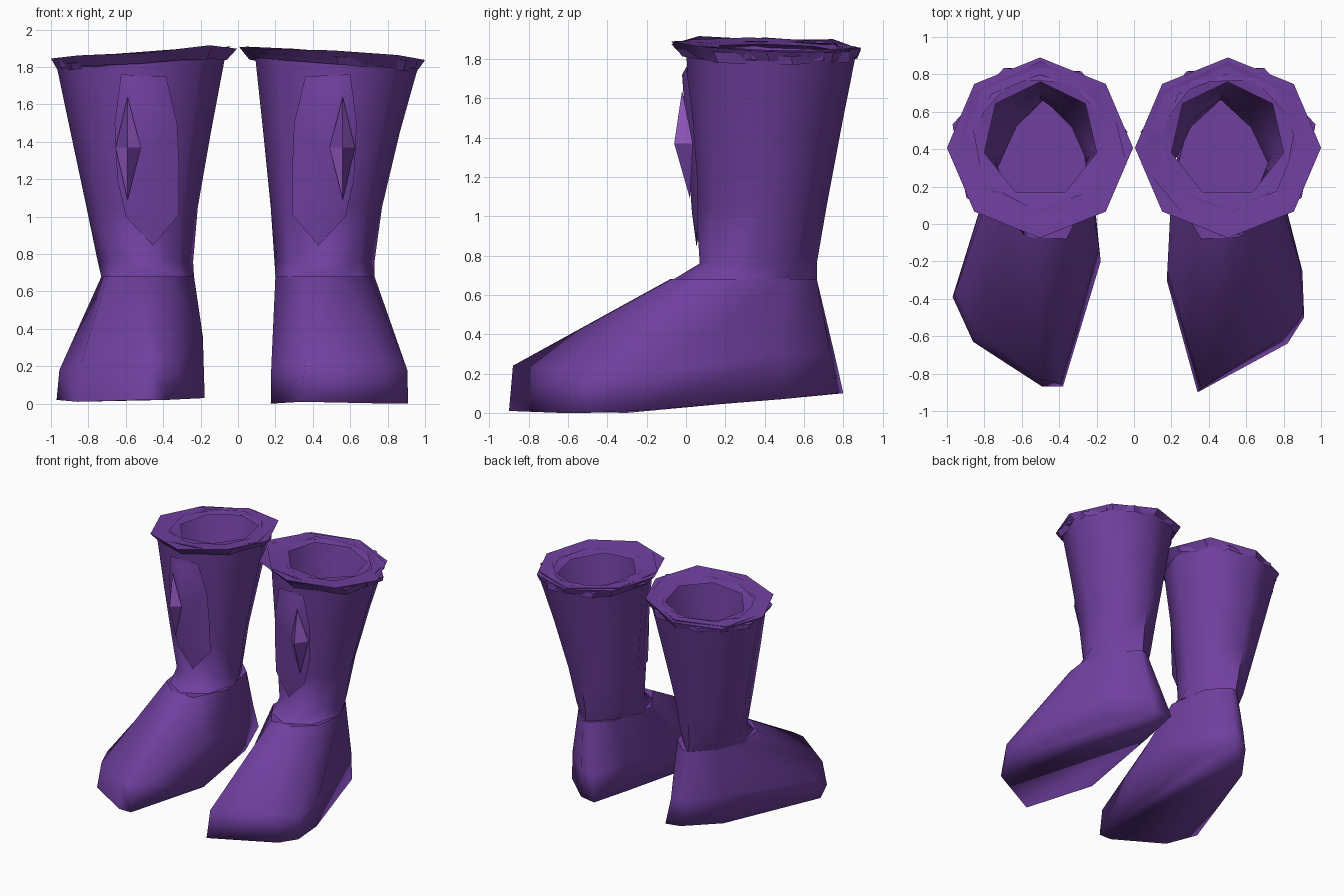
import bpy, bmesh, math, random

if "Cube" in bpy.data.objects:
    bpy.data.objects.remove(bpy.data.objects["Cube"])

random.seed(4)


def material(name, rgb):
    m = bpy.data.materials.new(name)
    m.diffuse_color = (*rgb, 1)
    m.use_nodes = True
    m.node_tree.nodes["Principled BSDF"].inputs["Base Color"].default_value = m.diffuse_color
    return m


PURPLE = material("purple leather", (0.160, 0.050, 0.345))
LIGHT = material("light purple gem", (0.33, 0.11, 0.60))


def make(name, verts, faces, side, smooth=60):
    """Mesh object; side=-1 mirrors it to the other boot."""
    bm = bmesh.new()
    vs = [bm.verts.new((side * x, y, z)) for x, y, z in verts]
    for f in faces:
        bm.faces.new([vs[i] for i in f])
    bmesh.ops.recalc_face_normals(bm, faces=bm.faces)
    me = bpy.data.meshes.new(name)
    bm.to_mesh(me)
    bm.free()
    ob = bpy.data.objects.new(name, me)
    bpy.context.collection.objects.link(ob)
    me.materials.append(PURPLE)
    if smooth:
        bpy.ops.object.select_all(action='DESELECT')
        ob.select_set(True)
        bpy.context.view_layer.objects.active = ob
        bpy.ops.object.shade_smooth_by_angle(angle=math.radians(smooth))
    return ob


def loft(rings, cap_start=False, cap_end=False, closed=False):
    n = len(rings[0])
    verts = [p for r in rings for p in r]
    faces = []
    count = len(rings) if closed else len(rings) - 1
    for k in range(count):
        a, b = k * n, ((k + 1) % len(rings)) * n
        for i in range(n):
            j = (i + 1) % n
            faces.append((a + i, a + j, b + j, b + i))
    if cap_start:
        faces.append(tuple(range(n - 1, -1, -1)))
    if cap_end:
        faces.append(tuple(range(len(verts) - n, len(verts))))
    return verts, faces


def tilt(x, y):
    """Height of the sloping boot top."""
    return 1.92 - 0.075 * x - 0.025 * y


def ring(x0, x1, y0, y1, z, n=8, turn=0.0, jitter=0.0, pinch=1.0):
    """Polygon filling a box; z is a number or a function of x and y.
    pinch pulls in the two rear diagonal corners."""
    pts = [(math.cos((i + turn) * math.tau / n), math.sin((i + turn) * math.tau / n))
           for i in range(n)]
    mx = max(abs(p[0]) for p in pts)
    my = max(abs(p[1]) for p in pts)
    out = []
    for px, py in pts:
        s = pinch if py > .3 and abs(px) > .3 else 1
        x = (x0 + x1) / 2 + s * px / mx * (x1 - x0) / 2
        y = (y0 + y1) / 2 + s * py / my * (y1 - y0) / 2
        h = z(x, y) if callable(z) else z
        out.append((x, y, h + random.uniform(-jitter, jitter)))
    return out


def foot(side, label):
    sole = [(.34, -.90, .01), (.82, -.64, 0), (.91, -.50, 0), (.90, -.25, .01),
            (.71, .49, .07), (.43, .77, .10), (.29, .80, .10), (.245, .45, .07), (.175, -.30, 0)]
    upper = [(.36, -.88, .24), (.77, -.62, .22), (.905, -.47, .18), (.89, -.22, .20),
             (.71, .48, .30), (.45, .735, .30), (.34, .755, .30), (.25, .47, .30), (.178, -.25, .20)]
    ankle = [(x, y, .68) for x, y in
             [(.36, -.08), (.56, -.07), (.70, .06), (.73, .30), (.63, .52),
              (.49, .665), (.43, .665), (.29, .53), (.20, .18)]]
    if side < 0:  # this toe is blunter and wider, the ankle narrower
        sole[:7] = [(.38, -.87, .02), (.49, -.87, .02), (.86, -.63, .01), (.97, -.39, .02),
                    (.69, .49, .07), (.49, .77, .10), (.37, .80, .10)]
        upper[:7] = [(.39, -.85, .24), (.50, -.83, .24), (.84, -.60, .21), (.955, -.36, .18),
                     (.70, .48, .30), (.50, .73, .30), (.39, .755, .30)]
        sole[8], upper[8] = (.178, -.20, .03), (.188, -.12, .36)
        ankle[8] = (.235, .18, .68)
    make(label + "_foot", *loft([sole, upper, ankle], True), side, 100)
    make(label + "_insole", ankle, [tuple(range(9))], side)


def shaft(side, label):
    # single-walled leg, open at the top
    if side > 0:
        spans = [(.20, .73), (.195, .73), (.175, .77), (.135, .865), (.09, .965)]
    else:
        spans = [(.235, .73), (.24, .75), (.215, .81), (.145, .895), (.065, .97)]
    depth = [(-.07, .665), (.07, .665), (.05, .715), (.025, .79), (0, .865)]
    heights = [.675, .76, 1.05, 1.45, lambda x, y: tilt(x, y) - .03]
    pinches = [.85, .87, .92, .97, 1]
    rings = [ring(*s, *d, h, pinch=p)
             for s, d, h, p in zip(spans, depth, heights, pinches)]
    make(label + "_shaft", *loft(rings), side)


def cuff(side, label):
    # broad sloping rim around the opening
    rim = [ring(.20, .80, .14, .76, lambda x, y: tilt(x, y) - .02, 7, .75),
           ring(.04, .96, -.03, .87, tilt, 7, .75),
           ring(.08, .95, 0, .86, lambda x, y: tilt(x, y) - .045, 7, .75)]
    make(label + "_rim", *loft(rim, closed=True), side, 40)
    # ragged overlapping folds
    for k, (n, t) in enumerate(((8, 0), (7, .3))):
        a = ring(.13, .87, .07, .80, lambda x, y: tilt(x, y) - .005, n, t, .01)
        b = ring(.005 + .03 * k, 1.0 - .02 * k, -.075 + .025 * k, .89 - .02 * k,
                 lambda x, y: tilt(x, y) - .02 * k, n, t, .012)
        c = ring(.06, .965, -.02, .87, lambda x, y: tilt(x, y) - .06, n, t, .012)
        make(f"{label}_cuff_fold_{k + 1}", *loft([a, b, c]), side, 40)


def shin_panel(side, label):
    # thin plate wrapped around the front ridge of the leg
    outline = [(.36, 1.75), (.60, 1.76), (.635, 1.5), (.62, 1.2), (.575, 1.0),
               (.43, .845), (.29, 1.01), (.29, 1.25), (.30, 1.5)]
    shift = 0 if side > 0 else .025

    def plate(x, z):
        ridge = .46 + .06 * (z - .7) / 1.1
        return (x + shift, .042 - .065 * (z - .84) / .92 + .31 * abs(x - ridge), z)
    verts = [plate(x, z) for x, z in outline]
    spine = [plate(.515, 1.72), plate(.49, 1.3), plate(.475, 1.02)]
    n = len(verts)
    faces = [(0, 1, n), (1, 2, n + 1, n), (2, 3, n + 1), (3, 4, n + 2, n + 1), (4, 5, n + 2),
             (5, 6, n + 2), (6, 7, n + 1, n + 2), (7, 8, n + 1), (8, 0, n, n + 1)]
    make(label + "_shin_panel", verts + spine, faces, side)
    # four-sided gem on the panel
    mid = .56 if side > 0 else .59
    v = [(mid, -.02, 1.64), (mid + .065, .035, 1.37), (mid, .02, 1.09), (mid - .07, .0, 1.37),
         (mid, -.06, 1.37)]
    ob = make(label + "_shin_gem", v, [(i, (i + 1) % 4, 4) for i in range(4)] + [(3, 2, 1, 0)], side, 0)
    ob.data.materials.append(LIGHT)
    for p in ob.data.polygons:
        if len(p.vertices) == 3 and (p.center.x > side * mid) == (p.center.z > 1.37):
            p.material_index = 1


for side, label in ((1, "right"), (-1, "left")):
    foot(side, label)
    shaft(side, label)
    cuff(side, label)
    shin_panel(side, label)
